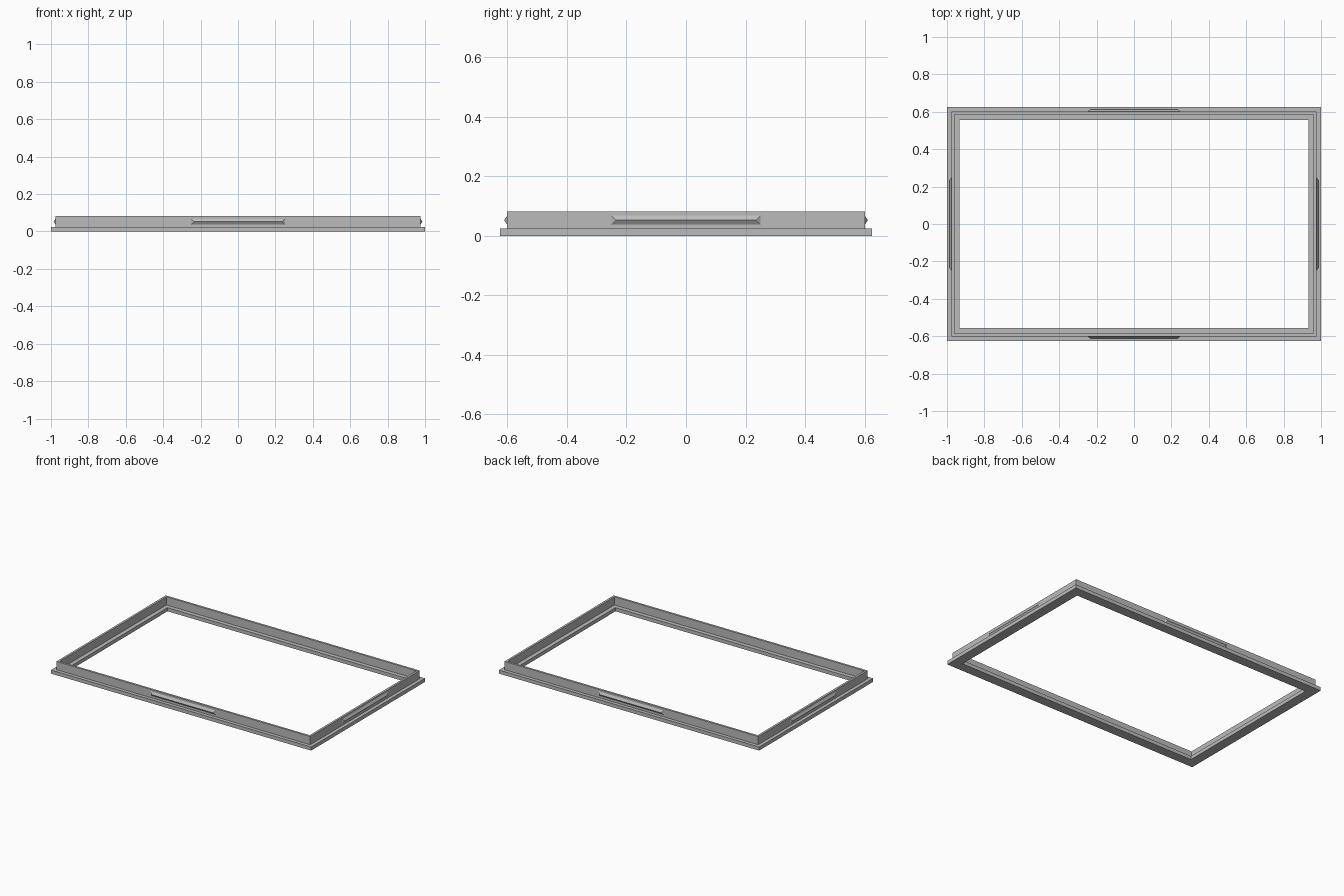
import bpy
import bmesh
from math import pi
from mathutils import Matrix

cube = bpy.data.objects.get("Cube")
if cube:
    bpy.data.objects.remove(cube, do_unlink=True)

HALF_X, HALF_Y = 1.0, 0.625      # outer half sizes of the flange
WALL_INSET = 0.024               # flange edge to wall
FLANGE_TOP, WALL_TOP = 0.025, 0.082

grey = bpy.data.materials.new("plain grey")
grey.use_nodes = True
colour = (0.5, 0.5, 0.5, 1)
grey.diffuse_color = colour
grey.node_tree.nodes["Principled BSDF"].inputs["Base Color"].default_value = colour


def finish(name, bm):
    bmesh.ops.recalc_face_normals(bm, faces=bm.faces)
    mesh = bpy.data.meshes.new(name)
    bm.to_mesh(mesh)
    bm.free()
    mesh.materials.append(grey)
    obj = bpy.data.objects.new(name, mesh)
    bpy.context.collection.objects.link(obj)
    return obj


# Mitred frame: a stepped section (inset, height) swept round the rectangle
def frame(name, section):
    bm = bmesh.new()
    rings = []
    for inset, z in section:
        x, y = HALF_X - inset, HALF_Y - inset
        rings.append([bm.verts.new((sx * x, sy * y, z))
                      for sx, sy in ((-1, -1), (1, -1), (1, 1), (-1, 1))])
    for a, b in zip(rings, rings[1:] + rings[:1]):
        for i in range(4):
            j = (i + 1) % 4
            bm.faces.new((a[i], a[j], b[j], b[i]))
    return finish(name, bm)


frame("bezel_frame", [
    (0, 0), (0, FLANGE_TOP),
    (WALL_INSET, FLANGE_TOP), (WALL_INSET, WALL_TOP),
    (0.039, WALL_TOP), (0.039, FLANGE_TOP),
    (0.068, FLANGE_TOP), (0.068, 0),
])


# Snap ridge: a wedge with sloping ends, pointing out along -y before turning
def snap_ridge(name, distance, angle):
    bm = bmesh.new()
    left, right = [
        [bm.verts.new((s * x, -distance - out, z))
         for x, out, z in ((0.25, 0, 0.038), (0.235, 0.01, 0.053), (0.25, 0, 0.068))]
        for s in (-1, 1)]
    bm.faces.new(left)
    bm.faces.new(right)
    for i in range(3):
        j = (i + 1) % 3
        bm.faces.new((left[i], left[j], right[j], right[i]))
    bm.transform(Matrix.Rotation(angle, 4, 'Z'))
    finish(name, bm)


for i, side in enumerate(("front", "left", "back", "right")):
    distance = (HALF_X if i % 2 else HALF_Y) - WALL_INSET
    snap_ridge(side + "_snap_ridge", distance, i * pi / 2)
